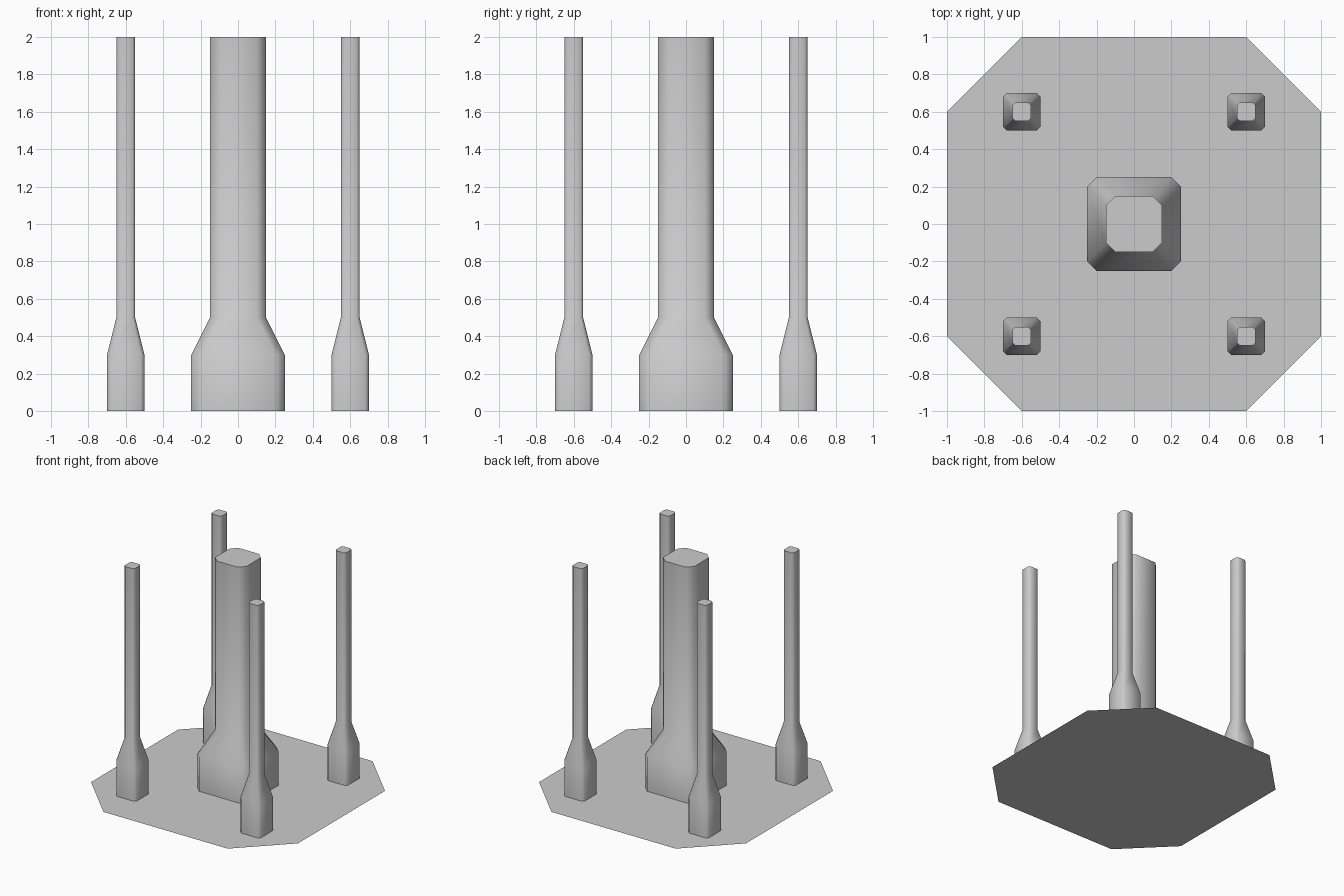
import bpy, bmesh, math

if "Cube" in bpy.data.objects:
    bpy.data.objects.remove(bpy.data.objects["Cube"])


def chamfered_square(half, cut):
    """Corner points of a square with its corners cut off, counter-clockwise."""
    a, b = half, half - cut
    return [(a, -b), (a, b), (b, a), (-b, a), (-a, b), (-a, -b), (-b, -a), (b, -a)]


def add_object(name, bm, loc):
    mesh = bpy.data.meshes.new(name)
    bm.to_mesh(mesh)
    bm.free()
    obj = bpy.data.objects.new(name, mesh)
    obj.location = loc
    bpy.context.collection.objects.link(obj)
    return obj


def column(name, x, y, profile):
    """Stack chamfered squares given as (height, half width, corner cut)."""
    bm = bmesh.new()
    rings = [[bm.verts.new((px, py, z)) for px, py in chamfered_square(h, c)]
             for z, h, c in profile]
    for low, high in zip(rings, rings[1:]):
        for i in range(8):
            j = (i + 1) % 8
            bm.faces.new((low[i], low[j], high[j], high[i]))
    bm.faces.new(rings[-1])
    obj = add_object(name, bm, (x, y, 0))
    # Soft chamfers, crisp top rim
    bpy.ops.object.select_all(action='DESELECT')
    obj.select_set(True)
    bpy.context.view_layer.objects.active = obj
    bpy.ops.object.shade_smooth_by_angle(angle=math.radians(50))


# Flat octagonal base plate
bm = bmesh.new()
bm.faces.new([bm.verts.new((x, y, 0)) for x, y in chamfered_square(1.0, 0.4)])
add_object("base_plate", bm, (0, 0, 0))

# Thick central column
column("central_column", 0, 0,
       [(0, 0.25, 0.05), (0.3, 0.25, 0.05), (0.5, 0.15, 0.05), (2, 0.15, 0.05)])

# Four slim corner columns
for side, x in (("left", -0.6), ("right", 0.6)):
    for end, y in (("front", -0.6), ("back", 0.6)):
        column(f"{end}_{side}_column", x, y,
               [(0, 0.1, 0.02), (0.3, 0.1, 0.02), (0.5, 0.05, 0.015), (2, 0.05, 0.015)])
